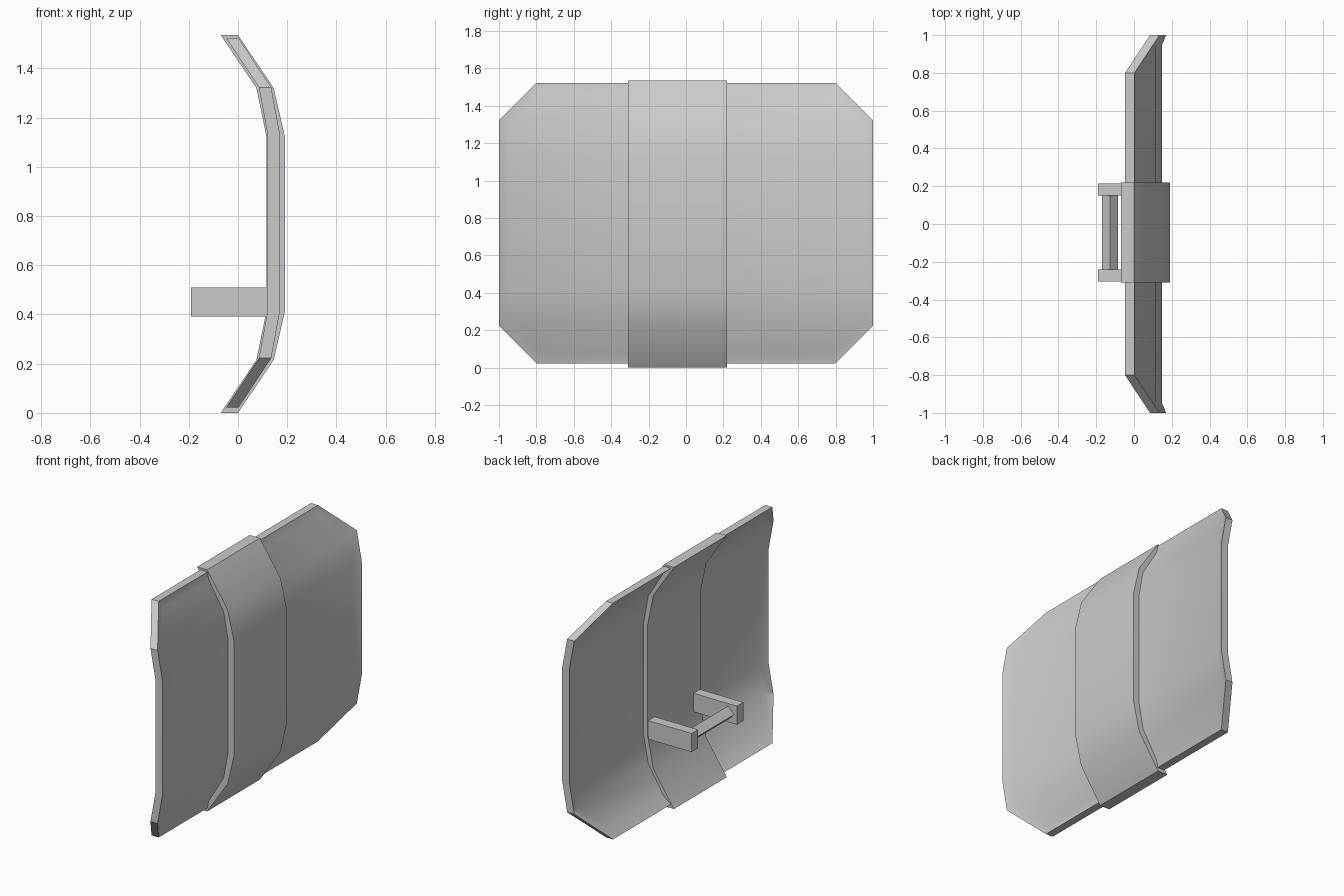
import bpy, bmesh, math

cube = bpy.data.objects.get("Cube")
if cube:
    bpy.data.objects.remove(cube, do_unlink=True)

grey = bpy.data.materials.new("light_grey")
grey.use_nodes = True
GREY = (0.6, 0.6, 0.6, 1)
grey.diffuse_color = GREY
grey.node_tree.nodes["Principled BSDF"].inputs["Base Color"].default_value = GREY


def finish(name, bm, smooth=None):
    bmesh.ops.recalc_face_normals(bm, faces=bm.faces)
    mesh = bpy.data.meshes.new(name)
    bm.to_mesh(mesh)
    bm.free()
    mesh.materials.append(grey)
    ob = bpy.data.objects.new(name, mesh)
    bpy.context.collection.objects.link(ob)
    if smooth:
        bpy.ops.object.select_all(action='DESELECT')
        ob.select_set(True)
        bpy.context.view_layer.objects.active = ob
        bpy.ops.object.shade_smooth_by_angle(angle=math.radians(smooth))
    return ob


def box(name, x0, x1, y0, y1, z0, z1):
    bm = bmesh.new()
    bmesh.ops.create_cube(bm, size=1)
    for v in bm.verts:
        v.co = (x0 + (v.co.x + .5) * (x1 - x0),
                y0 + (v.co.y + .5) * (y1 - y0),
                z0 + (v.co.z + .5) * (z1 - z0))
    return finish(name, bm)


# Curved panel: thin sheet inside a thicker bevelled rim, mirrored about mid height
MID = 0.7725


def curve_x(z):
    h = abs(z - MID)
    pts = [(0, .145), (.36, .145), (.55, .11), (.75, -.0225)]
    for (h0, x0), (h1, x1) in zip(pts, pts[1:]):
        if h <= h1:
            return x0 + (x1 - x0) * (h - h0) / (h1 - h0)
    return pts[-1][1]


def rows(half):
    return [(MID - h, w) for h, w in half] + [(MID + h, w) for h, w in reversed(half)]


rim_rows = rows([(.75, .8), (.55, 1), (.36, 1)])
sheet_rows = rows([(.702, .78), (.53, .945), (.36, .945)])

bm = bmesh.new()


def ring(table, offset):
    left = [bm.verts.new((curve_x(z) + offset, -w, z)) for z, w in table]
    right = [bm.verts.new((curve_x(z) + offset, w, z)) for z, w in table]
    return left + right[::-1]


def bridge(a, b):
    for i in range(len(a)):
        j = (i + 1) % len(a)
        bm.faces.new((a[i], a[j], b[j], b[i]))


rims = []
for side in (1, -1):
    rim = ring(rim_rows, side * .025)
    sheet = ring(sheet_rows, side * .002)
    bridge(rim, sheet)
    n = len(sheet)
    for i in range(n // 2 - 1):
        bm.faces.new((sheet[i], sheet[i + 1], sheet[n - 2 - i], sheet[n - 1 - i]))
    rims.append(rim)
bridge(*rims)
finish("shield_panel", bm, 23)

# Raised central band that follows the curve
lower_out = [(0, 0), (.145, .215), (.19, .41)]
lower_in = [(-.07, 0), (.075, .215), (.115, .41)]
top = 1.535
outer = lower_out + [(x, top - z) for x, z in reversed(lower_out)]
inner = lower_in + [(x, top - z) for x, z in reversed(lower_in)]
Y0, Y1 = -.31, .22
bm = bmesh.new()
corners = [[bm.verts.new((x, y, z)) for x, z in prof]
           for prof, y in ((outer, Y0), (outer, Y1), (inner, Y1), (inner, Y0))]
for a, b in zip(corners, corners[1:] + corners[:1]):
    for i in range(len(a) - 1):
        bm.faces.new((a[i], a[i + 1], b[i + 1], b[i]))
for end in (0, -1):
    bm.faces.new([c[end] for c in corners])
finish("centre_band", bm, 30)

# Handle: two brackets and a square bar set on its edge
box("left_bracket", -.19, .125, .15, .215, .392, .51)
box("right_bracket", -.19, .125, -.305, -.24, .392, .51)
bm = bmesh.new()
bmesh.ops.create_cone(bm, cap_ends=True, segments=4, radius1=.043, radius2=.043, depth=.4)
bar = finish("grip_bar", bm)
bar.rotation_euler.x = math.pi / 2
bar.location = (-.127, -.045, .451)
